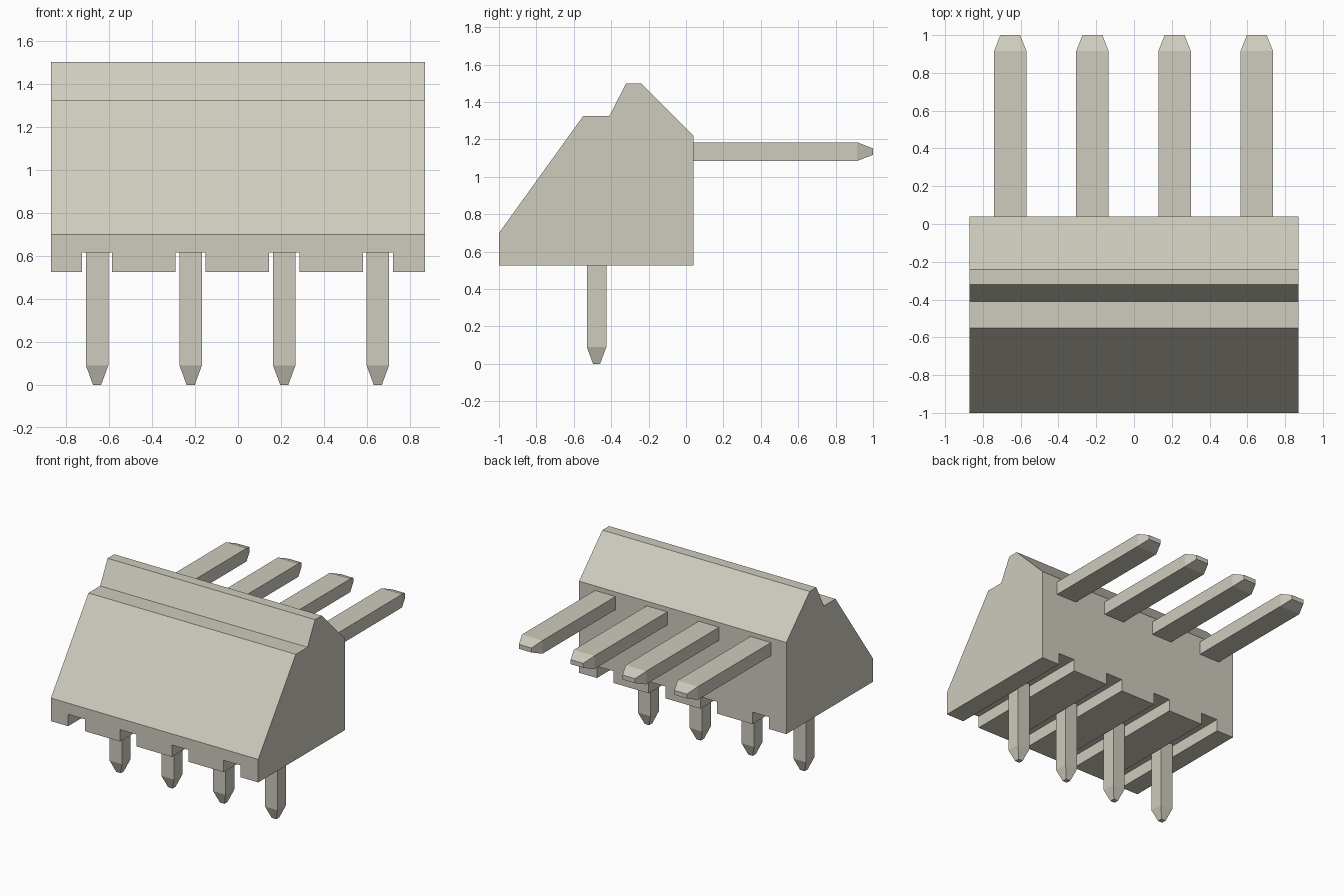
import bpy
import bmesh
from mathutils import Vector

cube = bpy.data.objects.get("Cube")
if cube:
    bpy.data.objects.remove(cube, do_unlink=True)

# One warm grey for every part
COLOUR = (0.62, 0.60, 0.515, 1.0)
mat = bpy.data.materials.new("warm_grey")
mat.diffuse_color = COLOUR
mat.use_nodes = True
bsdf = mat.node_tree.nodes["Principled BSDF"]
bsdf.inputs["Base Color"].default_value = COLOUR
bsdf.inputs["Roughness"].default_value = 0.6

PIN_X = [-0.655, -0.22, 0.215, 0.65]
HALF_WIDTH = 0.87


def finish(name, bm):
    bmesh.ops.recalc_face_normals(bm, faces=bm.faces)
    mesh = bpy.data.meshes.new(name)
    bm.to_mesh(mesh)
    bm.free()
    mesh.materials.append(mat)
    obj = bpy.data.objects.new(name, mesh)
    bpy.context.collection.objects.link(obj)
    return obj


def add_box(bm, low, high):
    low, high = Vector(low), Vector(high)
    verts = bmesh.ops.create_cube(bm, size=1)["verts"]
    for v in verts:
        v.co = (low + high) / 2 + v.co * (high - low)
    return verts


def make_pin(name, low, high, axis, tip_at_high, tip_length, tip_scale):
    """Rectangular bar along an axis with a tapered tip at one end."""
    bm = bmesh.new()
    add_box(bm, low, high)
    centre = (Vector(low) + Vector(high)) / 2
    sign = 1 if tip_at_high else -1
    end = max(bm.faces, key=lambda f: sign * f.calc_center_median()[axis])
    tip = bmesh.ops.extrude_discrete_faces(bm, faces=[end])["faces"][0]
    # Extend the end face by the tip length, then narrow it
    bmesh.ops.delete(bm, geom=[f for f in bm.faces if f == end], context='FACES_ONLY') if end.is_valid and end != tip else None
    for v in tip.verts:
        v.co[axis] += sign * tip_length
        for i in range(3):
            if i != axis:
                v.co[i] = centre[i] + (v.co[i] - centre[i]) * tip_scale[i]
    return finish(name, bm)


# Housing: side profile (y, z) extruded across the width
profile = [(-1, 0.525), (-1, 0.70), (-0.55, 1.325), (-0.41, 1.325),
           (-0.32, 1.5), (-0.24, 1.5), (0.04, 1.22), (0.04, 0.525)]
bm = bmesh.new()
side = bm.faces.new([bm.verts.new((-HALF_WIDTH, y, z)) for y, z in profile])
ext = bmesh.ops.extrude_face_region(bm, geom=[side], use_keep_orig=True)
for item in ext["geom"]:
    if isinstance(item, bmesh.types.BMVert):
        item.co.x = HALF_WIDTH
housing = finish("housing", bm)

# Grooves running front to back under the housing
bm = bmesh.new()
for x in PIN_X:
    add_box(bm, (x - 0.07, -1.2, 0.4), (x + 0.07, 0.2, 0.615))
cutter = finish("groove_cutter", bm)
cutter.hide_render = True
cut = housing.modifiers.new("grooves", 'BOOLEAN')
cut.operation = 'DIFFERENCE'
cut.solver = 'EXACT'
cut.object = cutter
bpy.context.view_layer.objects.active = housing
bpy.ops.object.modifier_apply(modifier=cut.name)
bpy.data.objects.remove(cutter, do_unlink=True)

# Pins: a vertical leg below and a flat horizontal contact behind, per position
for n, x in enumerate(PIN_X, 1):
    make_pin(f"vertical_pin_{n}", (x - 0.052, -0.53, 0.09), (x + 0.052, -0.426, 0.63),
             2, False, 0.09, (0.36, 0.36, 1))
    make_pin(f"horizontal_pin_{n}", (x - 0.086, 0.02, 1.085), (x + 0.086, 0.915, 1.185),
             1, True, 0.085, (0.61, 1, 0.34))
